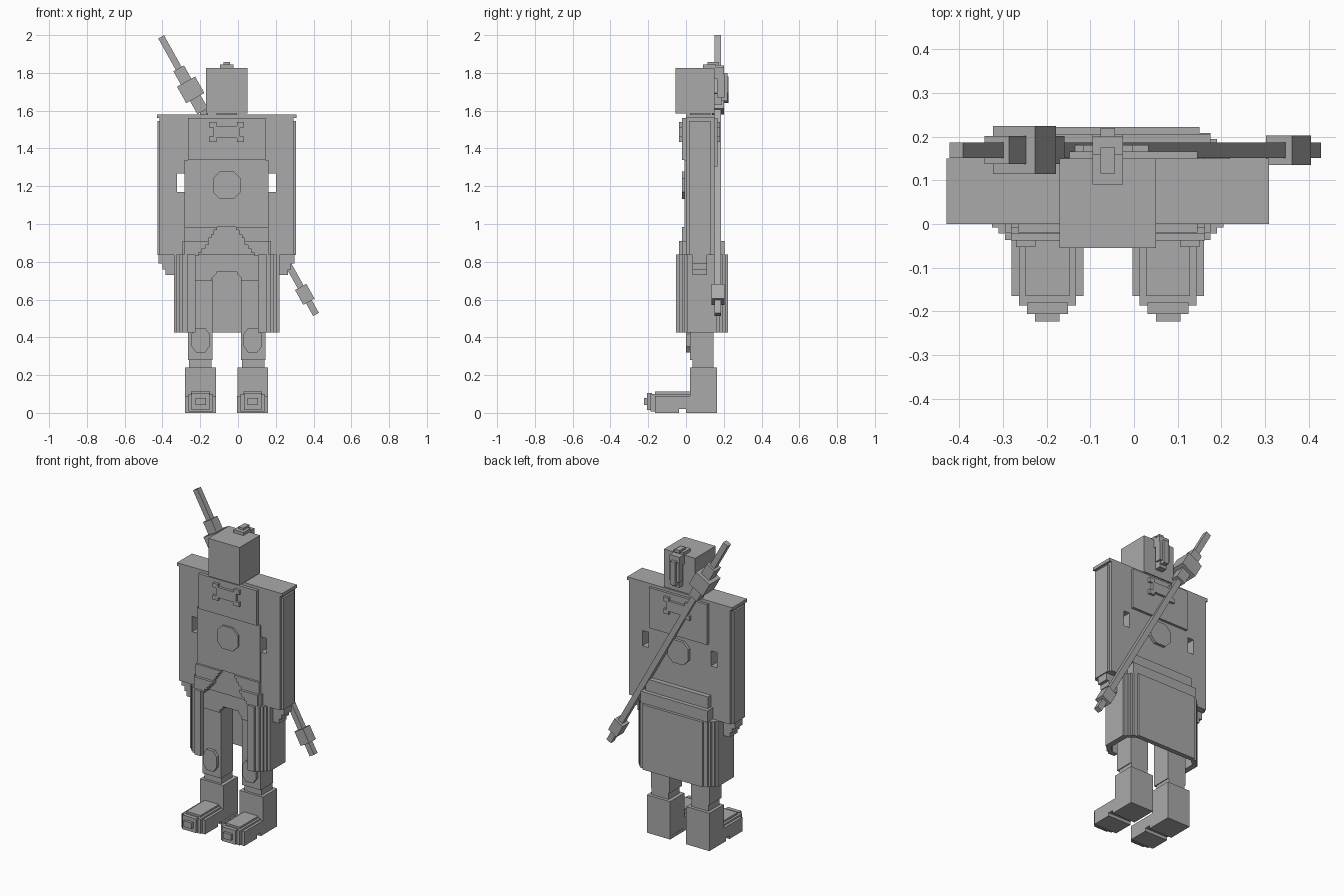
import bpy, bmesh, math
from mathutils import Matrix, Vector

if "Cube" in bpy.data.objects:
    bpy.data.objects.remove(bpy.data.objects["Cube"])

CX = -0.06  # the figure's own mirror line (the staff shifts the overall centre)
grey = bpy.data.materials.new("stone grey")
grey.diffuse_color = (0.4, 0.4, 0.4, 1)
grey.use_nodes = True
grey.node_tree.nodes["Principled BSDF"].inputs["Base Color"].default_value = grey.diffuse_color


def finish(name, bm):
    bmesh.ops.recalc_face_normals(bm, faces=bm.faces)
    me = bpy.data.meshes.new(name)
    bm.to_mesh(me)
    bm.free()
    me.materials.append(grey)
    ob = bpy.data.objects.new(name, me)
    bpy.context.collection.objects.link(ob)
    return ob


def add_box(bm, x0, x1, y0, y1, z0, z1):
    mat = Matrix.Translation(((x0 + x1) / 2, (y0 + y1) / 2, (z0 + z1) / 2))
    mat = mat @ Matrix.Diagonal((x1 - x0, y1 - y0, z1 - z0, 1))
    bmesh.ops.create_cube(bm, size=1, matrix=mat)


def boxes(name, specs, mirror=False):
    """Boxes whose x is measured from the figure's mirror line."""
    bm = bmesh.new()
    for x0, x1, y0, y1, z0, z1 in specs:
        add_box(bm, CX + x0, CX + x1, y0, y1, z0, z1)
        if mirror:
            add_box(bm, CX - x1, CX - x0, y0, y1, z0, z1)
    return finish(name, bm)


def prism(name, pts, lo, hi, axis="y", sides=(1,)):
    """Extrude an outline along y (points x,z) or along z (points x,y)."""
    bm = bmesh.new()
    for s in sides:
        if axis == "y":
            start = [Vector((CX + s * a, lo, b)) for a, b in pts]
            step = Vector((0, hi - lo, 0))
        else:
            start = [Vector((CX + s * a, b, lo)) for a, b in pts]
            step = Vector((0, 0, hi - lo))
        face = bm.faces.new([bm.verts.new(p) for p in start])
        ext = bmesh.ops.extrude_face_region(bm, geom=[face], use_keep_orig=True)
        bmesh.ops.translate(bm, vec=step, verts=[g for g in ext["geom"] if isinstance(g, bmesh.types.BMVert)])
    return finish(name, bm)


def octagon(x, z, hw, hh, k=0.5):
    return [(x - hw, z - hh * k), (x - hw * k, z - hh), (x + hw * k, z - hh), (x + hw, z - hh * k),
            (x + hw, z + hh * k), (x + hw * k, z + hh), (x - hw * k, z + hh), (x - hw, z + hh * k)]


# Head, neck and back hair tuft
boxes("head", [(-.11, .11, -.055, .15, 1.585, 1.825)])
boxes("neck", [(-.055, .055, .02, .13, 1.56, 1.6)])
boxes("ponytail", [
    (-.035, .035, .09, .16, 1.815, 1.845), (-.017, .017, .115, .175, 1.84, 1.858),
    (-.035, .035, .145, .2, 1.77, 1.83), (-.035, .035, .165, .205, 1.67, 1.79),
    (-.017, .017, .18, .22, 1.65, 1.8), (-.025, .025, .15, .19, 1.63, 1.69)])

# Torso and sleeves: one slab with two slots between arm and waist
body = boxes("torso_and_sleeves", [(-.355, .355, 0, .15, .835, 1.565)])
slots = boxes("slot_cutter", [(.22, .262, -.1, .3, 1.17, 1.267)], mirror=True)
mod = body.modifiers.new("slots", "BOOLEAN")
mod.object, mod.solver = slots, "EXACT"
bpy.context.view_layer.objects.active = body
bpy.ops.object.modifier_apply(modifier="slots")
bpy.data.objects.remove(slots)

boxes("shoulder_slab", [(-.369, .369, 0, .15, 1.56, 1.58)])
boxes("sleeve_side_plate", [(.35, .367, .016, .13, .835, 1.545)], mirror=True)
boxes("hand", [(.27, .36, .035, .11, .79, .84), (.275, .34, .035, .11, .76, .79),
               (.275, .325, .035, .11, .73, .76)], mirror=True)

# Chest dressings, front and back
boxes("waist_panel", [(-.222, .222, -.009, .01, .985, 1.34)])
boxes("front_collar", [(-.205, .205, -.02, .01, 1.34, 1.562)])
boxes("back_collar", [(-.205, .205, .14, .166, 1.305, 1.562)])
for name, y0, y1 in (("front_clasp", -.036, -.01), ("back_clasp", .15, .181)):
    boxes(name, [(0, .07, y0, y1, 1.455, 1.52), (.055, .093, y0, y1, 1.435, 1.463),
                 (.055, .093, y0, y1, 1.512, 1.54)], mirror=True)
prism("front_medallion", octagon(0, 1.205, .073, .073), -.021, .01)
prism("back_medallion", octagon(0, 1.205, .073, .073), .14, .168)

# Trousers: hips with an arched crotch, then two legs
prism("hips", [(-.205, .7), (-.077, .7), (-.077, .715), (-.055, .735), (-.055, .745), (.055, .745),
               (.055, .735), (.077, .715), (.077, .7), (.205, .7), (.205, .985), (-.205, .985)], .012, .145)
boxes("leg", [(.075, .205, .02, .145, .28, .71), (.08, .2, .035, .145, .23, .28)], mirror=True)
prism("knee_pad", octagon(.138, .385, .048, .065), 0, .025, sides=(1, -1))

# Boots with stepped toes
boxes("boot_shaft", [(.057, .22, .02, .165, .015, .24)], mirror=True)
F = .138
boxes("boot_foot", [
    (F - .082, F + .082, 0, .165, 0, .02),
    (F - .082, F + .082, -.165, .03, .02, .09),
    (F - .082, F + .082, -.165, -.037, 0, .02),
    (F - .065, F + .065, -.165, .03, .09, .1),
    (F - .05, F + .05, -.165, .03, .1, .112),
    (F - .065, F + .065, -.187, -.16, .008, .1),
    (F - .047, F + .047, -.206, -.18, .015, .105),
    (F - .028, F + .028, -.223, -.2, .042, .08)], mirror=True)

# Coat skirt: stepped plan, hollow, open at the front
outer = [(.165, -.053), (.21, -.053), (.21, -.037), (.235, -.037), (.235, -.022), (.25, -.022),
         (.25, -.008), (.265, -.008), (.265, .005), (.28, .005), (.28, .165), (.265, .165),
         (.265, .18), (.25, .18), (.25, .195), (.235, .195), (.235, .208), (.21, .208), (.21, .222)]
inner = [(.165, -.022), (.205, -.022), (.245, .02), (.245, .16), (.205, .192)]


def c_shape(out, inn):
    flip = lambda pts: [(-x, y) for x, y in reversed(pts)]
    return out + flip(out) + [(-x, y) for x, y in inn] + list(reversed(inn))


prism("coat_skirt", c_shape(outer, inner), .425, .825, axis="z")
prism("coat_skirt_top", c_shape(outer, [(.165, .03)]), .825, .838, axis="z")
boxes("coat_back_tier", [(-.235, .235, .1, .205, .83, .91), (-.22, .22, .1, .18, .9, .985)])
boxes("coat_side_tier", [(.18, .235, -.02, .15, .83, .91), (.17, .22, -.01, .15, .9, .985)], mirror=True)

# Coat fronts: stepped edges spreading away from the centre
prism("coat_front_upper", [(.222, .985), (.05, .985), (.05, .967), (.066, .967), (.066, .945), (.08, .945),
                           (.08, .925), (.095, .925), (.095, .905), (.222, .905)],
      -.022, .01, sides=(1, -1))
prism("coat_front_lower", [(.222, .91), (.095, .91), (.095, .89), (.112, .89), (.112, .87), (.13, .87),
                           (.13, .85), (.148, .85), (.148, .83), (.165, .83), (.165, .815), (.222, .815)],
      -.038, .015, sides=(1, -1))

# Staff slung diagonally across the back, with sleeve and rings
bm = bmesh.new()
for t0, t1, h in ((-.8415, .8415, .0175), (.39, .65, .032), (.47, .57, .055), (-.765, -.675, .034)):
    add_box(bm, -h, h, -h, h, t0, t1)
staff = finish("staff", bm)
staff.data.transform(Matrix.Translation((.003, .169, 1.256)) @ Matrix.Rotation(-.509, 4, "Y"))
